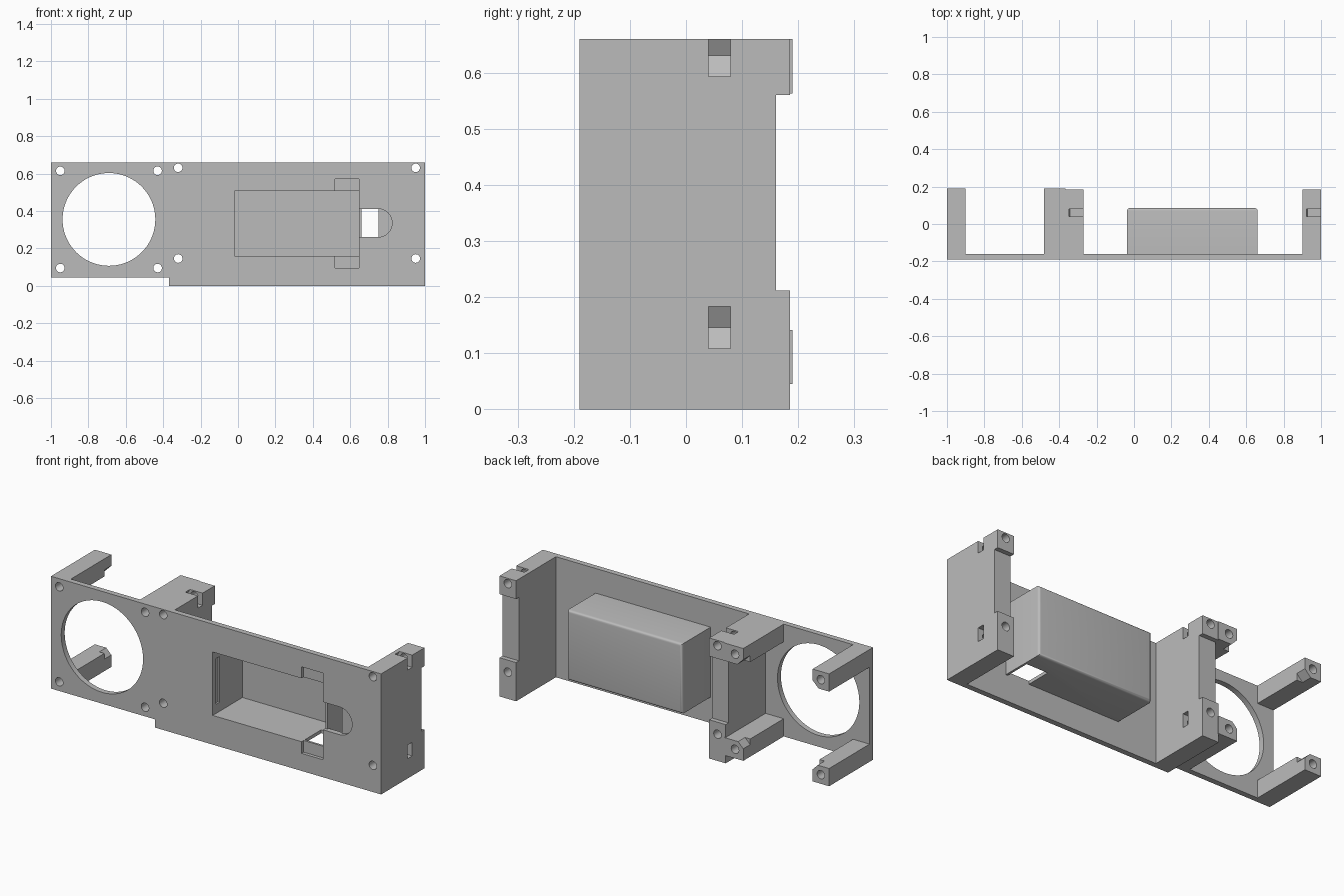
import bpy, bmesh
from math import sin, cos, pi, sqrt

old = bpy.data.objects.get("Cube")
if old:
    bpy.data.objects.remove(old, do_unlink=True)

grey = bpy.data.materials.new("plain_grey")
grey.use_nodes = True
grey.diffuse_color = (0.5, 0.5, 0.5, 1)
grey.node_tree.nodes["Principled BSDF"].inputs["Base Color"].default_value = (0.5, 0.5, 0.5, 1)

FRONT, INNER, BACK = -0.19, -0.16, 0.185
TOP = 0.66


def prism(name, outline, y0, y1, round_back=0):
    """Extrude an x-z outline from y0 to y1."""
    bm = bmesh.new()
    face = bm.faces.new([bm.verts.new((x, y0, z)) for x, z in outline])
    moved = bmesh.ops.extrude_face_region(bm, geom=[face])["geom"]
    bmesh.ops.translate(bm, vec=(0, y1 - y0, 0),
                        verts=[g for g in moved if isinstance(g, bmesh.types.BMVert)])
    bmesh.ops.recalc_face_normals(bm, faces=bm.faces[:])
    if round_back:
        rim = [e for e in bm.edges if all(abs(v.co.y - y1) < 1e-4 for v in e.verts)]
        bmesh.ops.bevel(bm, geom=rim, offset=round_back, segments=4,
                        profile=0.5, affect='EDGES')
    mesh = bpy.data.meshes.new(name)
    bm.to_mesh(mesh)
    bm.free()
    mesh.materials.append(grey)
    obj = bpy.data.objects.new(name, mesh)
    bpy.context.collection.objects.link(obj)
    return obj


def rect(x0, x1, z0, z1):
    return [(x0, z0), (x1, z0), (x1, z1), (x0, z1)]


def circle(x, z, r, n):
    return [(x + r * cos(2 * pi * i / n), z + r * sin(2 * pi * i / n)) for i in range(n)]


def combine(target, tool, operation):
    """Apply one boolean and discard the tool."""
    tool.hide_render = True
    mod = target.modifiers.new(tool.name, 'BOOLEAN')
    mod.operation, mod.solver, mod.object = operation, 'EXACT', tool
    bpy.context.view_layer.update()
    graph = bpy.context.evaluated_depsgraph_get()
    mesh = bpy.data.meshes.new_from_object(target.evaluated_get(graph))
    target.modifiers.clear()
    target.data = mesh
    bpy.data.objects.remove(tool, do_unlink=True)


def add(*args, **kw):
    combine(frame, prism(*args, **kw), 'UNION')


def cut(*args):
    combine(frame, prism(*args), 'DIFFERENCE')


# Front plate with its stepped lower edge
frame = prism("mounting_frame", [(-1, 0.045), (-0.37, 0.045), (-0.37, 0), (1, 0),
                                 (1, TOP), (-1, TOP)], FRONT, INNER)

# Side walls, deeper at the top and bottom blocks
for x in (-0.37, 0.9):
    add("wall", rect(x, x + 0.1, 0, TOP), FRONT, 0.16)
    add("wall_top_block", rect(x, x + 0.1, 0.56, TOP), FRONT, BACK)
    add("wall_bottom_block", rect(x, x + 0.1, 0, 0.212), FRONT, BACK)

# Four posts around the fan opening
for x0, x1 in ((-1, -0.9), (-0.48, -0.365)):
    for z0, z1 in ((0.045, 0.142), (0.563, TOP)):
        add("fan_post", rect(x0, x1, z0, z1), FRONT, 0.19)

# Boxed pocket on the back of the plate
add("pocket_shell", rect(-0.037, 0.66, 0.142, 0.525), -0.175, 0.085, round_back=0.014)
cut("pocket_recess", rect(-0.02, 0.648, 0.16, 0.507), -0.25, 0.067)
cut("tab_recess", rect(0.518, 0.648, 0.096, 0.57), -0.25, -0.172)
cut("floor_opening", rect(0.518, 0.648, 0.1, 0.2), INNER, -0.02)
cut("latch_groove", rect(-0.03, 0, 0.21, 0.46), INNER, -0.13)

# Cable window and its half-round finger recess
cut("cable_window", rect(0.661, 0.75, 0.26, 0.412), -0.25, -0.1)
arc = [(0.748 + 0.076 * cos(a), 0.336 + 0.076 * sin(a))
       for a in [pi * (i / 20 - 0.5) for i in range(21)]]
cut("finger_recess", arc + [(0.64, 0.412), (0.64, 0.26)], -0.25, -0.17)

# Fan opening and fan screw holes, with the inner post corners cut away
fan_x, fan_z, spread = -0.69, 0.355, 0.26
cut("fan_opening", circle(fan_x, fan_z, 0.248, 72), -0.25, 0)
for sx in (-1, 1):
    for sz in (-1, 1):
        x, z = fan_x + sx * spread, fan_z + sz * spread
        cut("fan_screw_hole", circle(x, z, 0.023, 24), -0.25, 0.25)
        cx, cz = x - sx * 0.05, z - sz * 0.05
        cut("post_corner_cut", [(cx + sx * 0.037, cz - sz * 0.003),
                                (cx - sx * 0.003, cz + sz * 0.037),
                                (cx - sx * 0.003, cz - sz * 0.003)], 0.13, 0.25)

# Wall screw holes, each crossed by a six-sided nut slot open to the left
half = 0.0375
tip = half * 2 / sqrt(3)
for x in (-0.32, 0.95):
    for z in (0.146, 0.631):
        cut("wall_screw_hole", circle(x, z, 0.023, 24), -0.25, 0.25)
        cut("nut_slot", [(x - tip, z), (x - tip / 2, z - half), (x + 0.06, z - half),
                         (x + 0.06, z + half), (x - tip / 2, z + half)], 0.04, 0.079)

# Smooth the round holes while keeping hard edges crisp
bpy.ops.object.select_all(action='DESELECT')
frame.select_set(True)
bpy.context.view_layer.objects.active = frame
bpy.ops.object.shade_smooth_by_angle(angle=pi / 6)
